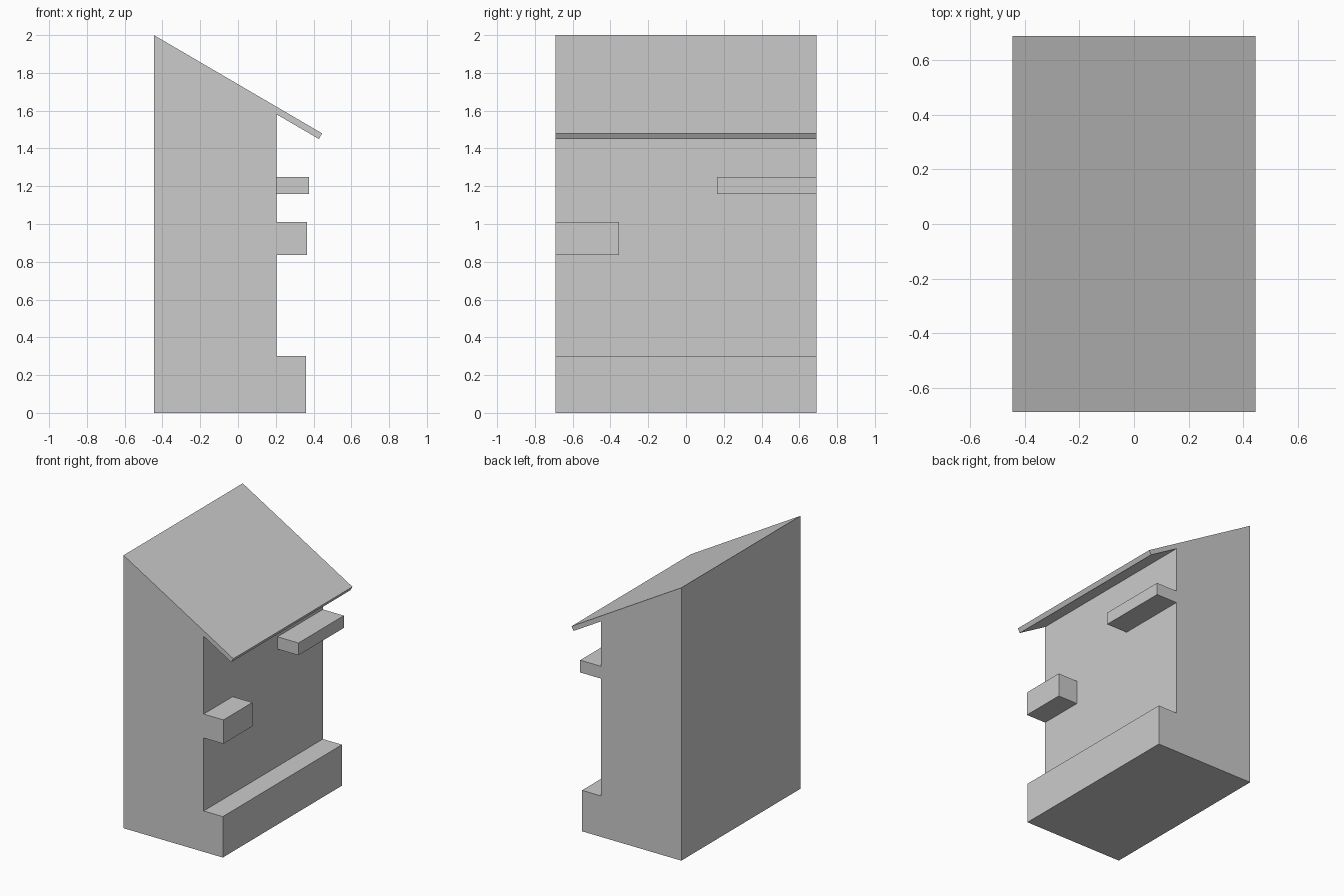
import bpy

cube = bpy.data.objects.get("Cube")
if cube:
    bpy.data.objects.remove(cube, do_unlink=True)

# Single plain grey for the whole model
grey = bpy.data.materials.new("light_grey")
grey.use_nodes = True
colour = (0.6, 0.6, 0.6, 1)
grey.diffuse_color = colour
grey.node_tree.nodes["Principled BSDF"].inputs["Base Color"].default_value = colour

HALF_DEPTH = 0.69
WALL_X = 0.205


def extrude_profile(name, profile, y0, y1):
    """Sweep a counter-clockwise x/z outline from y0 to y1."""
    n = len(profile)
    verts = [(x, y, z) for y in (y0, y1) for x, z in profile]
    faces = [tuple(range(n)), tuple(reversed(range(n, 2 * n)))]
    faces += [(i, i + n, (i + 1) % n + n, (i + 1) % n) for i in range(n)]
    mesh = bpy.data.meshes.new(name)
    mesh.from_pydata(verts, [], faces)
    mesh.materials.append(grey)
    obj = bpy.data.objects.new(name, mesh)
    bpy.context.collection.objects.link(obj)
    return obj


def wall_block(name, x1, y0, y1, z0, z1):
    """Box projecting from the recessed wall."""
    return extrude_profile(name, [(WALL_X, z0), (x1, z0), (x1, z1), (WALL_X, z1)], y0, y1)


# Body with stepped base, recessed wall and sloping overhanging roof
extrude_profile("main_body", [
    (-0.445, 0), (0.36, 0), (0.36, 0.3), (WALL_X, 0.3),
    (WALL_X, 1.58), (0.428, 1.45), (0.445, 1.48), (-0.445, 2),
], -HALF_DEPTH, HALF_DEPTH)

# Ledges on the recessed wall
wall_block("lower_ledge", 0.365, -HALF_DEPTH, -0.355, 0.835, 1.01)
wall_block("upper_ledge", 0.375, 0.165, HALF_DEPTH, 1.16, 1.25)
